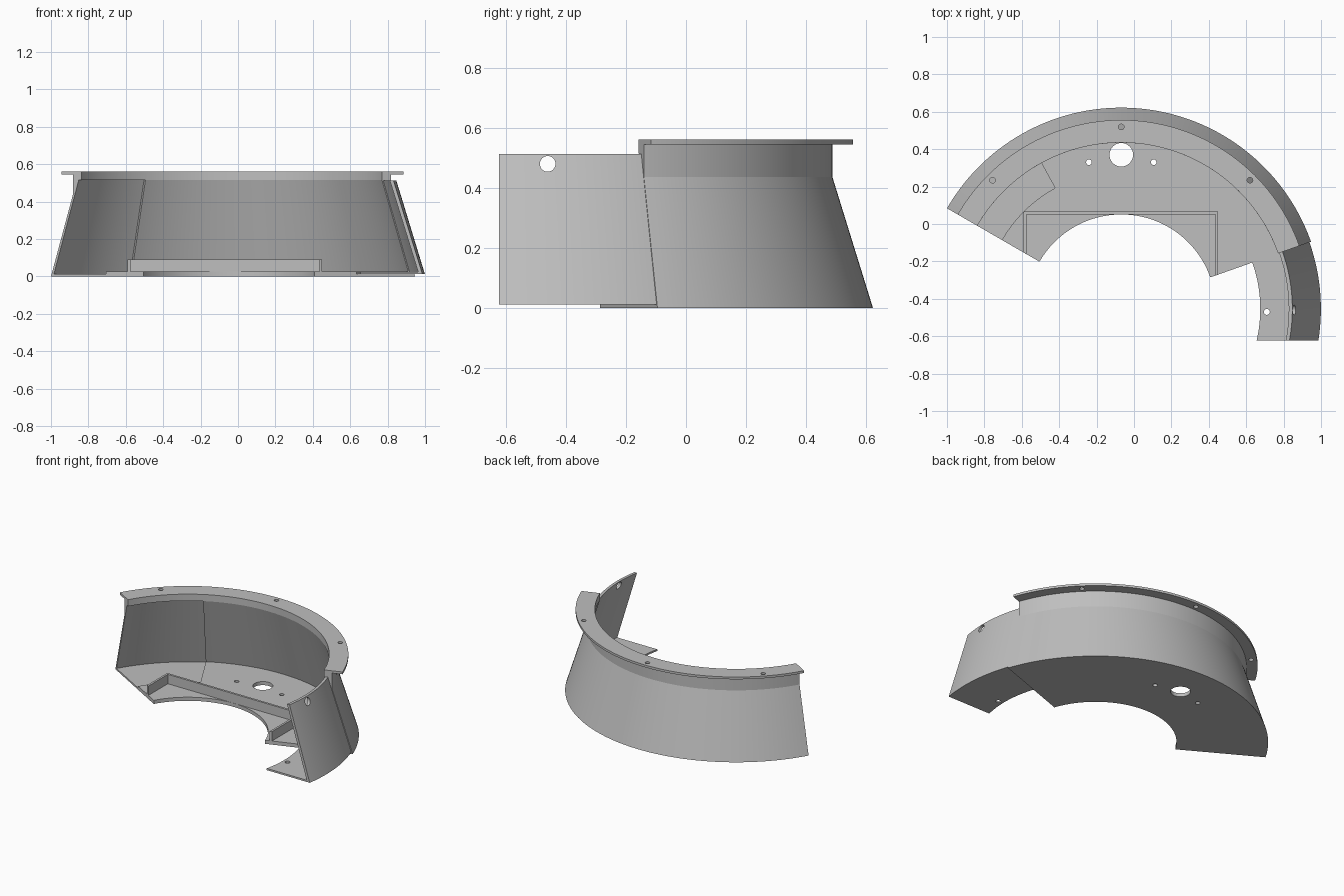
import bpy, bmesh, math
from mathutils import Matrix, Vector

if "Cube" in bpy.data.objects:
    bpy.data.objects.remove(bpy.data.objects["Cube"])

CX, CY = -0.068, -0.454          # common centre of every arc
START, END = 19.5, 150           # angular span of the shell
SLOPE = 0.305                    # inward lean of the wall

grey = bpy.data.materials.new("plain grey")
grey.use_nodes = True
grey.diffuse_color = (0.52, 0.52, 0.52, 1)
grey.node_tree.nodes["Principled BSDF"].inputs["Base Color"].default_value = (0.52, 0.52, 0.52, 1)


def finish(name, bm):
    bmesh.ops.recalc_face_normals(bm, faces=bm.faces)
    mesh = bpy.data.meshes.new(name)
    bm.to_mesh(mesh)
    bm.free()
    obj = bpy.data.objects.new(name, mesh)
    bpy.context.collection.objects.link(obj)
    mesh.materials.append(grey)
    return obj


def sweep(name, profile, a0, a1, steps=72):
    """Sweep a closed (radius, z) profile; a1 may depend on the radius."""
    bm = bmesh.new()
    rings = []
    for i in range(steps + 1):
        ring = []
        for r, z in profile:
            stop = a1(r) if callable(a1) else a1
            a = math.radians(a0 + (stop - a0) * i / steps)
            ring.append(bm.verts.new((CX + r * math.cos(a), CY + r * math.sin(a), z)))
        rings.append(ring)
    n = len(profile)
    for p, q in zip(rings, rings[1:]):
        for k in range(n):
            bm.faces.new((p[k], p[(k + 1) % n], q[(k + 1) % n], q[k]))
    bm.faces.new(rings[0])
    bm.faces.new(rings[-1])
    return finish(name, bm)


def drill(name, centre, radius, depth, axis="Z"):
    bm = bmesh.new()
    turn = Matrix.Rotation(math.pi / 2, 4, "Y") if axis == "X" else Matrix()
    bmesh.ops.create_cone(bm, cap_ends=True, segments=32, radius1=radius, radius2=radius,
                          depth=depth, matrix=Matrix.Translation(Vector(centre)) @ turn)
    return finish(name, bm)


def cut(obj, cutters):
    bpy.context.view_layer.objects.active = obj
    for c in cutters:
        c.hide_render = True
        mod = obj.modifiers.new("cut", "BOOLEAN")
        mod.operation, mod.solver, mod.object = "DIFFERENCE", "EXACT", c
        bpy.ops.object.modifier_apply(modifier=mod.name)
        bpy.data.objects.remove(c)


def cone(base, z):
    return (base - SLOPE * z, z)


# Main shell: floor, leaning wall, upright lip and top flange
shell = sweep("curved_shell", [
    (0.505, 0), (1.076, 0), (0.941, 0.436), (0.941, 0.545), (1.01, 0.545), (1.01, 0.561),
    (0.889, 0.561), cone(1.046, 0.515), cone(1.046, 0.025), (0.505, 0.025)], START, END, 96)

# Lap joint recess inside the left end, and the shell's holes
recess = sweep("recess_cutter", [(0.737, 0.0125), cone(1.062, 0.0125),
                                 cone(1.062, 0.515), (0.737, 0.515)], 118.7, END + 3, 30)
holes = [drill("floor_hole", (CX, 0.37, 0), 0.063, 0.2)]
holes += [drill("floor_screw_hole", (CX + s * 0.173, 0.33, 0), 0.015, 0.2) for s in (-1, 1)]
for a in (45, 90, 135):
    t = math.radians(a)
    holes.append(drill("flange_hole", (CX + 0.973 * math.cos(t), CY + 0.973 * math.sin(t), 0.55),
                       0.015, 0.06))
cut(shell, [recess] + holes)

# Joining tongue on the right end, trimmed square at the front
tongue = sweep("joining_tongue", [
    (0.743, 0.0125), cone(1.071, 0.0125), cone(1.071, 0.513), cone(1.052, 0.513),
    cone(1.052, 0.0245), (0.743, 0.0245)], START + 0.8,
    lambda r: math.degrees(math.asin((-0.622 - CY) / r)), 30)
cut(tongue, [drill("tongue_floor_hole", (0.71, -0.47, 0), 0.016, 0.2),
             drill("tongue_wall_hole", (0.86, -0.46, 0.48), 0.026, 0.3, "X")])

# Three-sided rib standing on the floor
bm = bmesh.new()
outline = [(-0.59, -0.153), (-0.59, 0.067), (0.45, 0.067), (0.45, -0.271),
           (0.435, -0.276), (0.435, 0.052), (-0.575, 0.052), (-0.575, -0.161)]
base = bm.faces.new([bm.verts.new((x, y, 0.02)) for x, y in outline])
top = bmesh.ops.extrude_face_region(bm, geom=[base], use_keep_orig=True)
bmesh.ops.translate(bm, vec=(0, 0, 0.07),
                    verts=[v for v in top["geom"] if isinstance(v, bmesh.types.BMVert)])
rib = finish("floor_rib", bm)

# Smooth arcs, sharp corners
for obj in (shell, tongue):
    bpy.ops.object.select_all(action="DESELECT")
    obj.select_set(True)
    bpy.context.view_layer.objects.active = obj
    bpy.ops.object.shade_smooth_by_angle(angle=math.radians(15))
